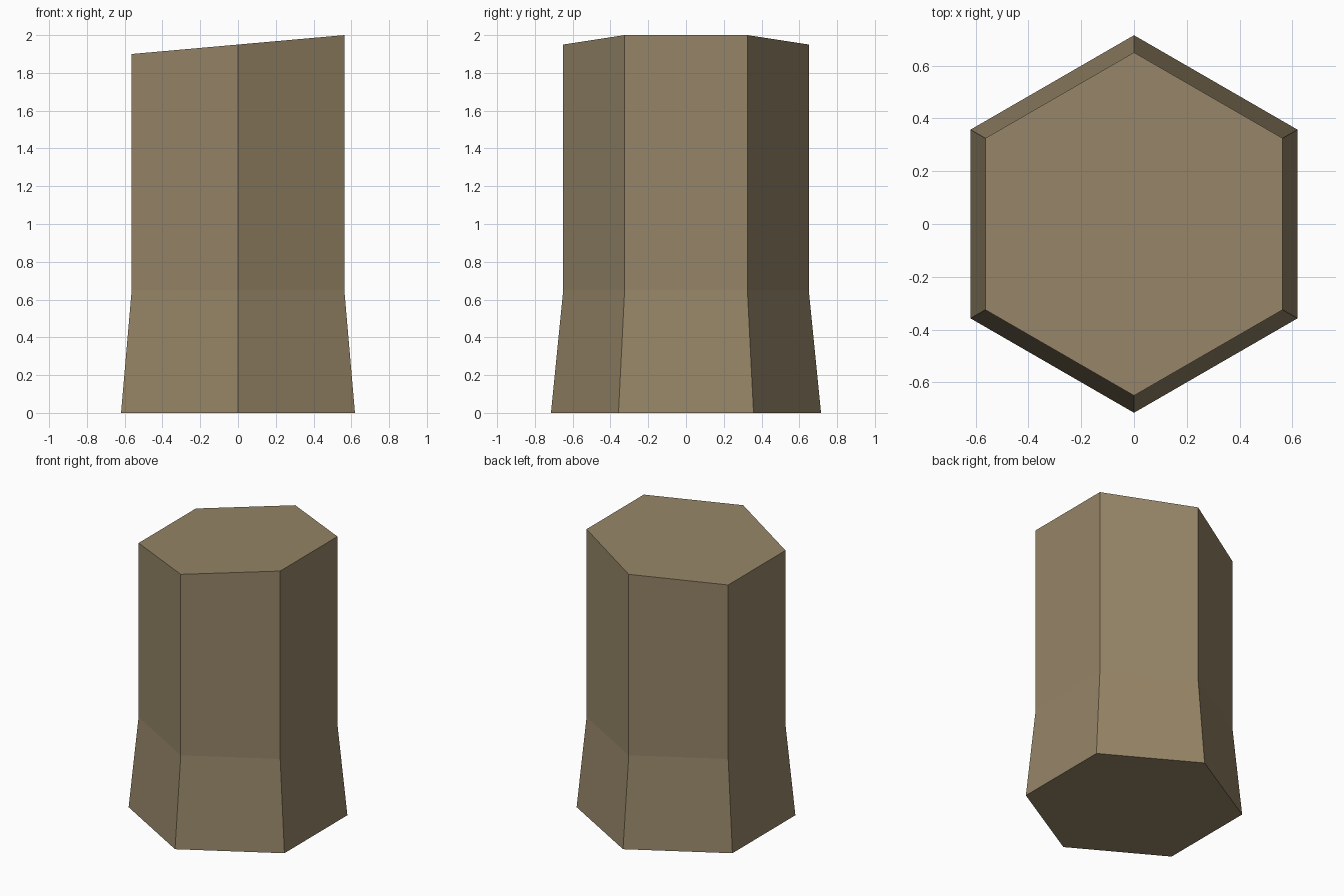
import bpy, bmesh, math

if "Cube" in bpy.data.objects:
    bpy.data.objects.remove(bpy.data.objects["Cube"])

stone = bpy.data.materials.new("brown stone")
stone.diffuse_color = (0.305, 0.235, 0.136, 1)
stone.use_nodes = True
stone.node_tree.nodes["Principled BSDF"].inputs["Base Color"].default_value = stone.diffuse_color

# Hexagonal column: flared foot, straight shaft, slanted top
bm = bmesh.new()


def ring(radius, z, slope=0.0):
    verts = []
    for i in range(6):
        a = math.radians(30 + 60 * i)
        x, y = radius * math.cos(a), radius * math.sin(a)
        verts.append(bm.verts.new((x, y, z + slope * x)))
    return verts


rings = [ring(0.715, 0), ring(0.65, 0.65), ring(0.65, 1.95, 0.05 / 0.563)]
for low, high in zip(rings, rings[1:]):
    for i in range(6):
        j = (i + 1) % 6
        bm.faces.new((low[i], low[j], high[j], high[i]))
bm.faces.new(rings[0][::-1])
bm.faces.new(rings[-1])

mesh = bpy.data.meshes.new("stone_column")
bm.to_mesh(mesh)
bm.free()
mesh.materials.append(stone)
column = bpy.data.objects.new("stone_column", mesh)
bpy.context.collection.objects.link(column)
